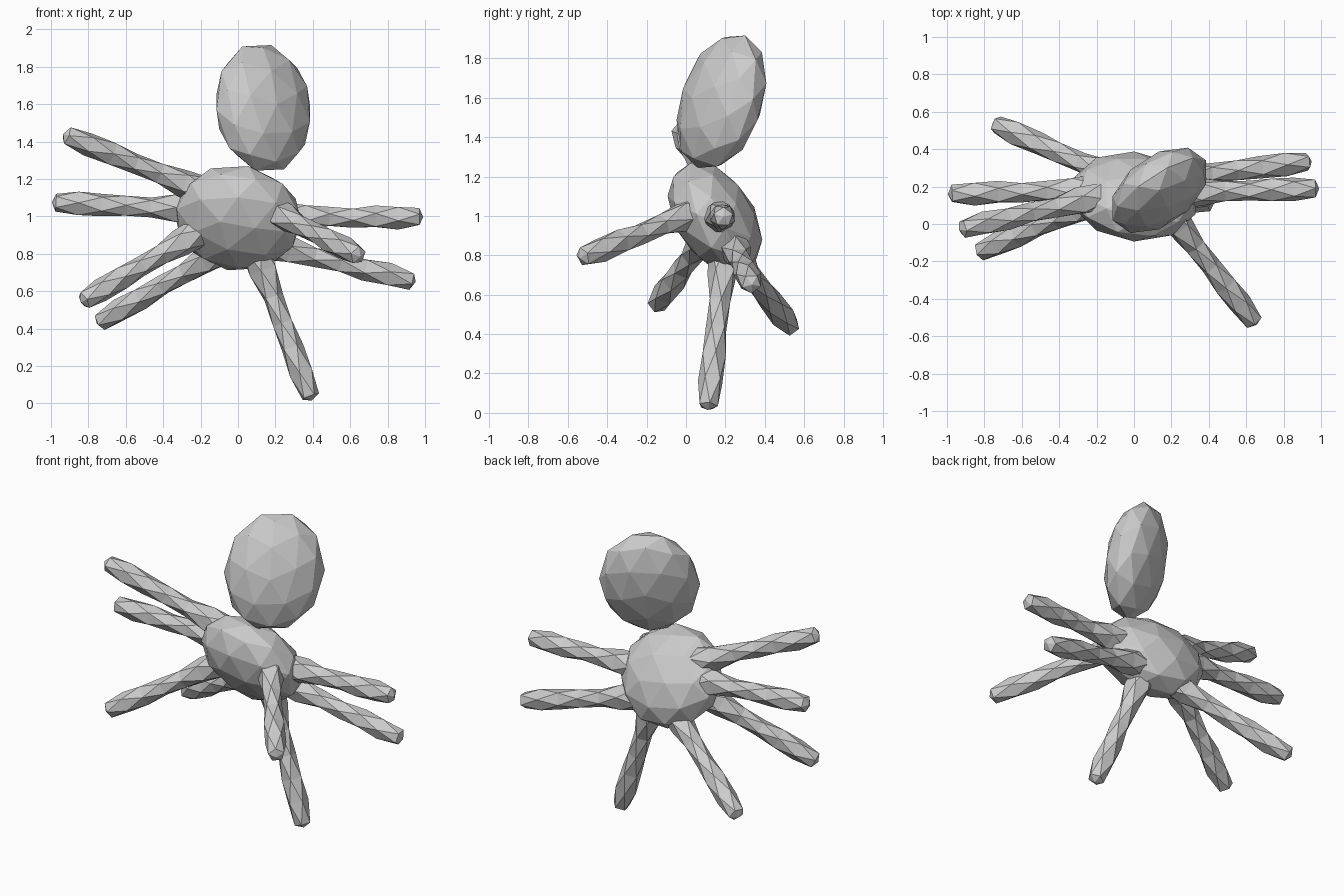
import bpy, bmesh, math
from mathutils import Vector, Matrix

if "Cube" in bpy.data.objects:
    bpy.data.objects.remove(bpy.data.objects["Cube"])


def finish(name, bm):
    bmesh.ops.recalc_face_normals(bm, faces=bm.faces)
    mesh = bpy.data.meshes.new(name)
    bm.to_mesh(mesh)
    bm.free()
    obj = bpy.data.objects.new(name, mesh)
    bpy.context.collection.objects.link(obj)
    return obj


def ellipsoid(name, center, ax, ay, az, grow=1.03):
    """Faceted ball stretched along three (slanted) radius vectors."""
    bm = bmesh.new()
    bmesh.ops.create_icosphere(bm, subdivisions=2, radius=grow)
    m = Matrix((ax, ay, az)).transposed().to_4x4()
    bmesh.ops.transform(bm, matrix=Matrix.Translation(center) @ m, verts=bm.verts)
    return finish(name, bm)


def leg(name, base, tip, phase):
    """Five-sided faceted limb: each ring is half a step out of turn."""
    base, tip = Vector(base), Vector(tip)
    axis = tip - base
    q = axis.to_track_quat('Z', 'Y')
    profile = [(-0.12, 0.085), (0.06, 0.078), (0.25, 0.056), (0.44, 0.056),
               (0.62, 0.063), (0.8, 0.066), (0.97, 0.05)]
    sides = 5
    bm = bmesh.new()
    rings = []
    for i, (t, r) in enumerate(profile):
        ring = []
        for k in range(sides):
            a = phase + 2 * math.pi * (k + 0.5 * i) / sides
            p = base + axis * t + q @ Vector((r * math.cos(a), r * math.sin(a), 0))
            ring.append(bm.verts.new(p))
        rings.append(ring)
    for lo, hi in zip(rings, rings[1:]):
        for k in range(sides):
            n = (k + 1) % sides
            bm.faces.new((lo[k], lo[n], hi[k]))
            bm.faces.new((lo[n], hi[n], hi[k]))
    end = bm.verts.new(tip)
    for k in range(sides):
        bm.faces.new((rings[-1][k], rings[-1][(k + 1) % sides], end))
    bm.faces.new(rings[0][::-1])
    return finish(name, bm)


# Head and body: slanted faceted ellipsoids
ellipsoid("head", (0.135, 0.18, 1.58), (0.255, 0.098, -0.031),
          (0, 0.2025, 0.133), (0, 0, 0.311))
ellipsoid("body", (0.0, 0.147, 0.99), (0.335, -0.021, -0.015),
          (0, 0.2336, -0.108), (0, 0, 0.257))

# Eight legs: base and tip points
legs = {
    "left_upper_leg": ((-0.25, 0.13, 1.16), (-0.935, -0.03, 1.44)),
    "left_middle_leg": ((-0.29, 0.18, 1.04), (-0.995, 0.16, 1.075)),
    "left_front_lower_leg": ((-0.27, 0.09, 0.88), (-0.84, -0.155, 0.54)),
    "left_back_lower_leg": ((-0.13, 0.26, 0.79), (-0.755, 0.54, 0.425)),
    "right_middle_leg": ((0.32, 0.17, 0.995), (0.99, 0.19, 0.995)),
    "right_back_leg": ((0.23, 0.25, 0.83), (0.95, 0.335, 0.65)),
    "right_front_leg": ((0.22, 0.02, 1.01), (0.655, -0.54, 0.785)),
    "bottom_leg": ((0.12, 0.19, 0.75), (0.395, 0.11, 0.015)),
}
for i, (name, (base, tip)) in enumerate(legs.items()):
    leg(name, base, tip, i * 0.7)
